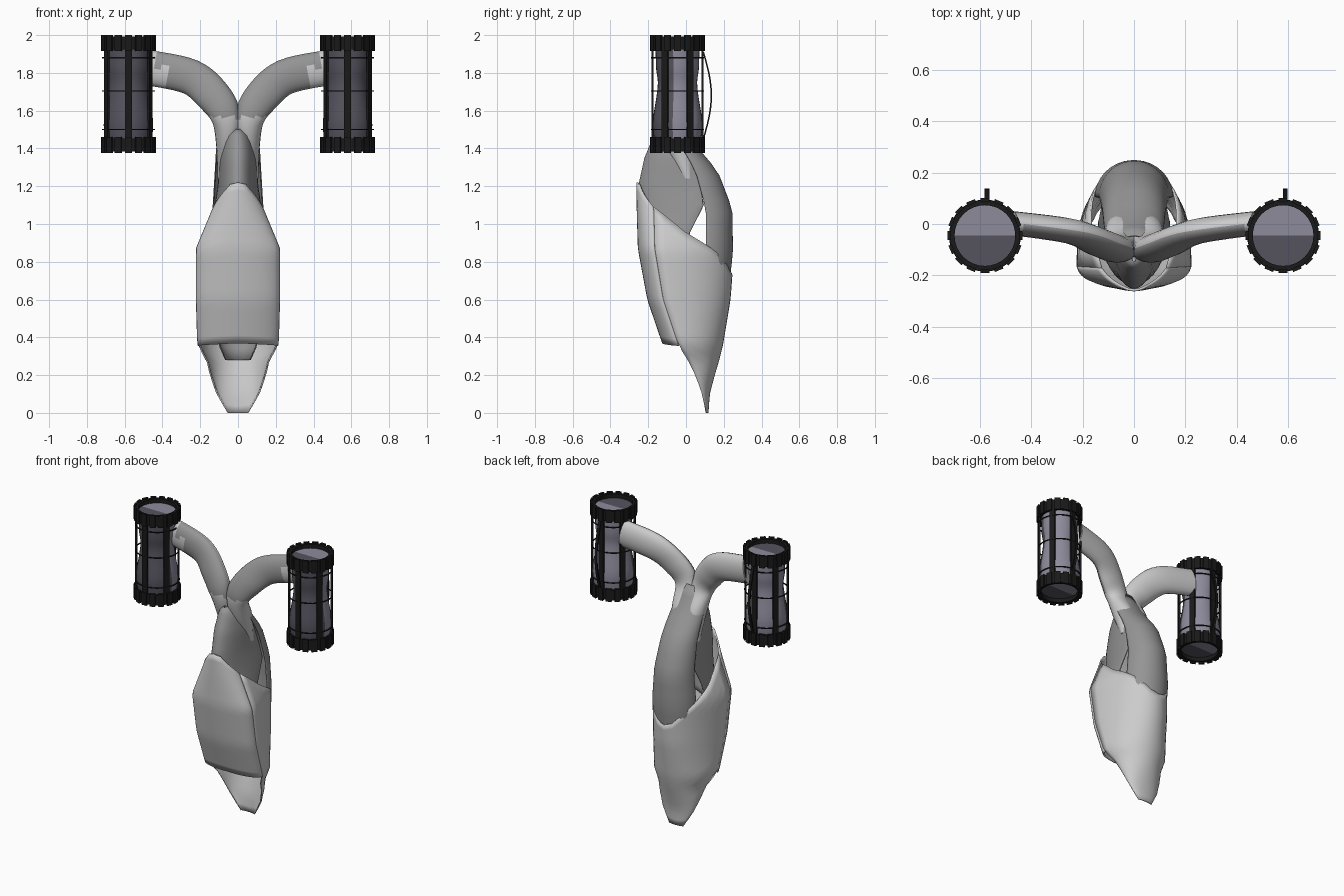
import bpy, bmesh, math
from mathutils import Vector, Matrix

if "Cube" in bpy.data.objects:
    bpy.data.objects.remove(bpy.data.objects["Cube"])


def material(name, rgb):
    m = bpy.data.materials.new(name)
    m.diffuse_color = (*rgb, 1)
    m.use_nodes = True
    m.node_tree.nodes["Principled BSDF"].inputs["Base Color"].default_value = m.diffuse_color
    return m


BLACK = material("black_metal", (0.01, 0.01, 0.01))
GLASS = material("violet_grey", (0.27, 0.26, 0.33))
DARK_GLASS = material("dark_violet_grey", (0.09, 0.085, 0.11))
LIGHT = material("light_grey", (0.88, 0.88, 0.88))
GREY = material("mid_grey", (0.8, 0.8, 0.8))
DARK = material("dark_grey", (0.3, 0.3, 0.3))


def finish(name, bm, mats=(), angle=35, second=None, thick=0):
    """Make the object; faces chosen by second() take the second material."""
    bmesh.ops.remove_doubles(bm, verts=bm.verts, dist=1e-5)
    bmesh.ops.recalc_face_normals(bm, faces=bm.faces)
    for f in bm.faces:
        f.material_index = int(bool(second and second(f)))
    me = bpy.data.meshes.new(name)
    bm.to_mesh(me)
    bm.free()
    ob = bpy.data.objects.new(name, me)
    bpy.context.collection.objects.link(ob)
    for m in mats:
        me.materials.append(m)
    if thick:
        s = ob.modifiers.new("thickness", 'SOLIDIFY')
        s.thickness = thick
        s.offset = 0
    bpy.ops.object.select_all(action='DESELECT')
    bpy.context.view_layer.objects.active = ob
    ob.select_set(True)
    bpy.ops.object.shade_smooth_by_angle(angle=math.radians(angle))
    return ob


def lerp_rows(rows, t):
    """Interpolate a table whose first column is the key."""
    if t <= rows[0][0]:
        return rows[0][1:]
    for a, b in zip(rows, rows[1:]):
        if t <= b[0]:
            f = (t - a[0]) / (b[0] - a[0])
            return [p + (q - p) * f for p, q in zip(a[1:], b[1:])]
    return rows[-1][1:]


def skin(bm, grid, wrap=False):
    vs = [[bm.verts.new(p) for p in row] for row in grid]
    for r, q in zip(vs, vs[1:]):
        n = len(r)
        for i in range(n if wrap else n - 1):
            j = (i + 1) % n
            bm.faces.new((r[i], r[j], q[j], q[i]))
    return vs


def shell(name, rows, a0, a1, low, high, mat, thick, nu=24, nv=20):
    """Curved panel; rows are (z, half width, front y, middle y, back y)."""
    grid = []
    for j in range(nv + 1):
        row = []
        for i in range(nu + 1):
            a = a0 + (a1 - a0) * i / nu
            fold = abs(a) if a <= 180 else 360 - a
            zb, zt = lerp_rows(low, fold)[0], lerp_rows(high, fold)[0]
            z = zb + (zt - zb) * j / nv
            w, yf, yc, yb = lerp_rows(rows, z)
            c, s = math.cos(math.radians(a)), math.sin(math.radians(a))
            y = yc - (yc - yf) * c if c > 0 else yc - (yb - yc) * c
            row.append((w * s, y, z))
        grid.append(row)
    bm = bmesh.new()
    skin(bm, grid)
    return finish(name, bm, [mat], 40, None, thick)


# Outer wrap: front panel and long back panel ending in the tip
WRAP = [(0, .05, .09, .105, .115), (.1, .11, .05, .085, .122), (.2, .145, 0, .05, .148),
        (.28, .163, -.05, .01, .172), (.36, .211, -.118, -.04, .192), (.6, .218, -.2, -.12, .232),
        (.87, .218, -.25, -.165, .252), (1.07, .135, -.256, -.17, .25), (1.22, .075, -.257, -.18, .24)]
shell("front_wrap", WRAP, -90, 90, [(0, .37), (90, .355)],
      [(0, 1.22), (30, 1.21), (90, 1.09)], LIGHT, .01)
shell("back_wrap", WRAP, 90, 270, [(90, 0)],
      [(90, 1.09), (114, .95), (144, .84), (165, .75), (180, .73)], GREY, .008)

# Inner shells that rise out of the wrap to the neck
shell("upper_front_shell",
      [(.7, .15, -.2, 0, 0), (.95, .135, -.235, .01, .05), (1.1, .12, -.245, .09, .11),
       (1.2, .105, -.25, .07, .1), (1.35, .095, -.217, .02, .05), (1.45, .07, -.175, -.04, 0),
       (1.485, .045, -.16, -.07, -.03), (1.5, .012, -.15, -.1, -.05)],
      -100, 100, [(0, .75), (60, .85), (100, .93)], [(0, 1.5)], DARK, .006)
shell("upper_back_shell",
      [(.28, .065, 0, .1, .165), (.37, .105, 0, .1, .185), (.5, .13, 0, .1, .205),
       (.85, .15, 0, .105, .246), (1.08, .132, 0, .105, .242), (1.28, .12, 0, .05, .165),
       (1.42, .112, 0, -.03, .045), (1.5, .1, 0, -.08, -.005), (1.58, .06, 0, -.1, -.045)],
      90, 270, [(90, .28)], [(90, 1.58)], DARK, .006)


# Forked neck with two curved arms
def spline(p, n=6):
    out = []
    for i in range(len(p) - 1):
        a, b, c, d = (p[max(0, min(len(p) - 1, i + k))] for k in (-1, 0, 1, 2))
        for k in range(n):
            t = k / n
            out.append(.5 * (2 * b + (c - a) * t + (2 * a - 5 * b + 4 * c - d) * t * t
                             + (3 * b - a - 3 * c + d) * t ** 3))
    return out + [p[-1]]


# path columns: x, y, z and then the half height and half depth
pts = [Vector(v) for v in [(.058, .01, 1.24, .05, .035), (.054, -.04, 1.42, .062, .075),
                           (.062, -.095, 1.565, .08, .055), (.128, -.075, 1.675, .093, .055),
                           (.25, -.028, 1.778, .094, .05), (.47, .003, 1.827, .093, .047)]]
path = spline(pts)
bm = bmesh.new()
for s in (1, -1):
    grid = []
    for i, p in enumerate(path):
        d = path[min(i + 1, len(path) - 1)] - path[max(i - 1, 0)]
        t = Vector((d[0], 0, d[2])).normalized()
        n = Vector((-t.z, 0, t.x))
        ring = []
        for k in range(20):
            a = k * math.tau / 20
            q = Vector(p[:3]) + n * (p[3] * math.cos(a)) + Vector((0, p[4] * math.sin(a), 0))
            ring.append((s * max(q.x, 0), q.y, q.z))
        grid.append(ring)
    vs = skin(bm, grid, True)
    bm.faces.new(vs[0])
    bm.faces.new(vs[-1])
bmesh.ops.dissolve_degenerate(bm, dist=1e-5, edges=bm.edges)


def arm_front(f):
    """Darker front of the arms, above the fork and short of the canisters."""
    c = f.calc_center_median()
    return (c.z > 1.565 and abs(c.x) < .44 and f.normal.y < -.1 and f.normal.z > -.75
            and not (abs(c.x) > .37 and c.z < 1.83))


finish("forked_arms", bm, [GREY, DARK], 50, arm_front)

# Canisters
CY = -.045


def lathe(bm, profile, cx, seg=32, close=False):
    if close:
        profile = profile + profile[:1]
    grid = [[(cx + r * math.cos(k * math.tau / seg), CY + r * math.sin(k * math.tau / seg), z)
             for k in range(seg)] for r, z in profile]
    return skin(bm, grid, True)


def block(bm, cx, angle, radius, z0, z1, depth, width):
    m = (Matrix.Translation((cx, CY, (z0 + z1) / 2)) @ Matrix.Rotation(angle, 4, 'Z')
         @ Matrix.Translation((radius, 0, 0)) @ Matrix.Diagonal((depth, width, z1 - z0, 1)))
    bmesh.ops.create_cube(bm, size=1, matrix=m)


for side, s in (("right", 1), ("left", -1)):
    cx = s * .58
    # waisted vessel, darker over the front half
    bm = bmesh.new()
    prof = [Vector(v) for v in [(.118, 1.41), (.13, 1.5), (.128, 1.57), (.112, 1.67), (.104, 1.75),
                                (.113, 1.82), (.115, 1.88), (.119, 1.965)]]
    vs = lathe(bm, [tuple(v) for v in spline(prof, 3)], cx)
    for ring in (vs[0], vs[-1]):  # end discs, split front and back
        bm.faces.new(ring[:17])
        bm.faces.new(ring[16:] + ring[:1])
    finish(side + "_vessel", bm, [GLASS, DARK_GLASS], 50,
           lambda f: f.calc_center_median().y < CY - .03)
    # toothed end caps
    bm = bmesh.new()
    for z0, z1 in ((1.375, 1.46), (1.915, 2.0)):
        lathe(bm, [(.118, z0 + .008), (.139, z0 + .008), (.139, z1 - .008), (.118, z1 - .008)],
              cx, 32, True)
        for k in range(16):
            block(bm, cx, k * math.tau / 16, .139, z0, z1, .014, .036)
    finish(side + "_end_caps", bm, [BLACK])
    # cage of flat bars and thin hoops
    bm = bmesh.new()
    for k in range(6):
        block(bm, cx, math.radians(30 + 60 * k), .132, 1.44, 1.93, .012, .036)
    for z in (1.5, 1.705, 1.88):
        lathe(bm, [(.14, z - .003), (.14, z + .003), (.134, z + .003), (.134, z - .003)], cx, 32, True)
    finish(side + "_cage", bm, [BLACK])
    # bowed handle wire at the back
    bm = bmesh.new()
    arc = [(math.sin(math.pi * i / 12) * .042 + .092, 1.45 + .46 * i / 12) for i in range(13)]
    grid = [[(cx + .008 + dx, y + dy, z) for dx, dy in
             ((-.009, -.004), (.009, -.004), (.009, .004), (-.009, .004))] for y, z in arc]
    vs = skin(bm, grid, True)
    bm.faces.new(vs[0])
    bm.faces.new(vs[-1])
    finish(side + "_handle_wire", bm, [BLACK])
